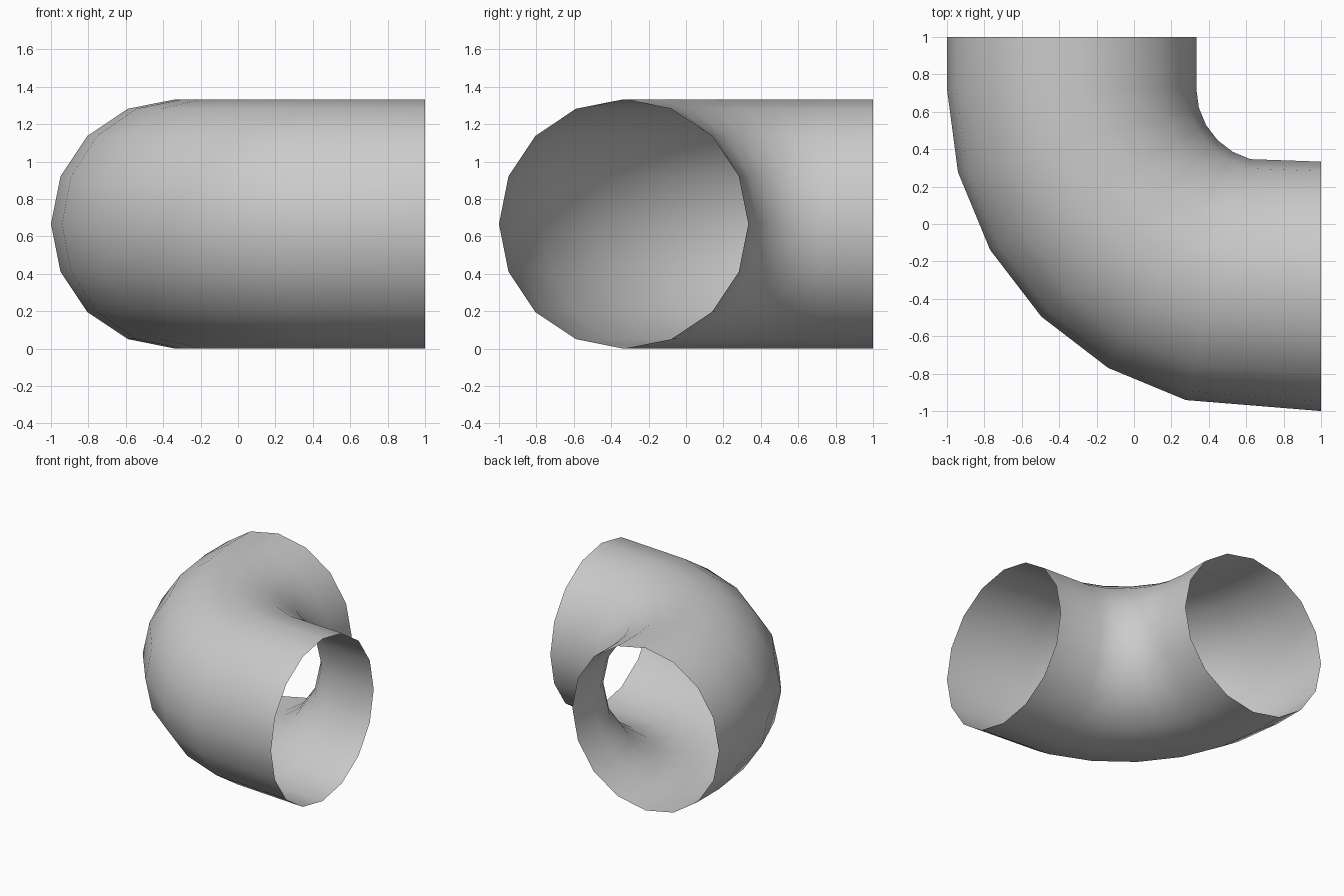
import bpy, bmesh
from math import sin, cos, pi, radians

if "Cube" in bpy.data.objects:
    bpy.data.objects.remove(bpy.data.objects["Cube"])

SIDES = 16
R = 2 / 3            # pipe radius
MID = -1 / 3         # offset of both pipe axes
C = 0.723            # bend centre (x and y)
BEND = C - MID       # bend radius of the axis

# Rings along the path: (axis point, outward direction in plan)
stations = [((MID, 1.0), (-1.0, 0.0))]
for deg in range(0, 90, 15):
    a = radians(deg)
    d = (-cos(a), -sin(a))
    stations.append(((C + BEND * d[0], C + BEND * d[1]), d))
stations.append(((1.0, MID), (0.0, -1.0)))

# Open-ended elbow pipe, skinned ring to ring
bm = bmesh.new()
rings = []
for (px, py), (dx, dy) in stations:
    ring = []
    for i in range(SIDES):
        t = 2 * pi * i / SIDES
        r = R * cos(t)
        ring.append(bm.verts.new((px + dx * r, py + dy * r, R + R * sin(t))))
    rings.append(ring)

for a, b in zip(rings, rings[1:]):
    for i in range(SIDES):
        j = (i + 1) % SIDES
        f = bm.faces.new((a[i], b[i], b[j], a[j]))
        f.smooth = True

# Make the normals face out of the pipe
bm.normal_update()
bm.faces.ensure_lookup_table()
if bm.faces[0].normal.x > 0:
    bmesh.ops.reverse_faces(bm, faces=bm.faces[:])

mesh = bpy.data.meshes.new("elbow_pipe")
bm.to_mesh(mesh)
bm.free()
elbow = bpy.data.objects.new("elbow_pipe", mesh)
bpy.context.collection.objects.link(elbow)
